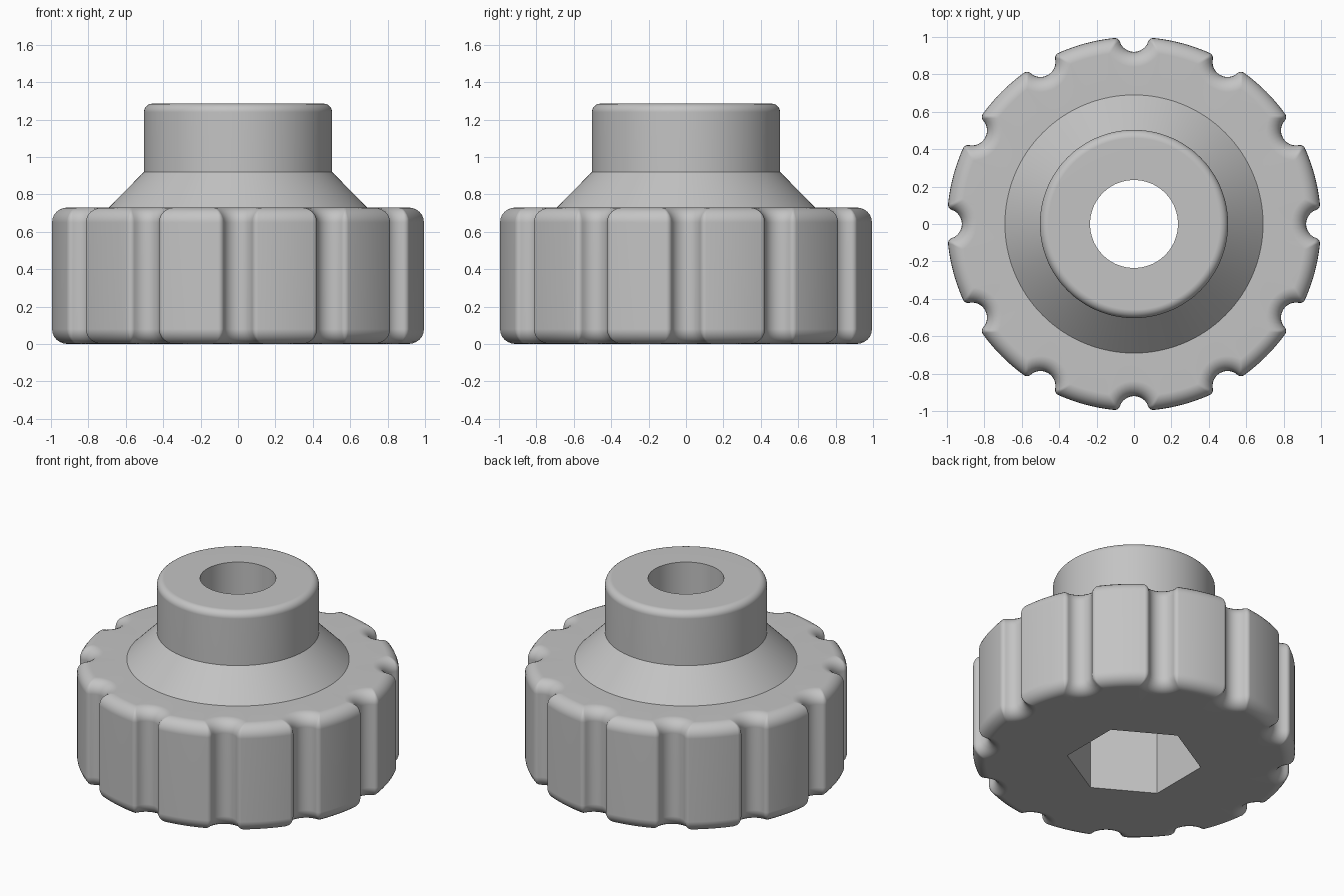
import bpy, bmesh
from math import pi, sin, cos, atan2, sqrt, radians

cube = bpy.data.objects.get("Cube")
if cube:
    bpy.data.objects.remove(cube, do_unlink=True)

FLUTES = 12
HALF = pi / FLUTES
GRIP_TOP, ROUND = 0.73, 0.08
NECK_TOP, NECK_R, NECK_ROUND = 1.285, 0.503, 0.045
BORE_R, HEX_APOTHEM, HEX_DEPTH = 0.235, 0.364, 0.5


def arc(cx, cy, r, a0, a1, n):
    """Points on an arc, leaving out the last one."""
    return [(cx + r * cos(a0 + (a1 - a0) * i / n),
             cy + r * sin(a0 + (a1 - a0) * i / n)) for i in range(n)]


def fluted_outline(inset, z):
    """Round outline with scalloped flutes, shrunk inward by inset."""
    rim, flute = 1 - inset, 0.08 + inset
    lip = max(0.03 - inset, 0.012)
    a, b = rim - lip, flute + lip
    x = (a * a + 1 - b * b) / 2
    y = sqrt(a * a - x * x)
    wall, land = atan2(y, x - 1), atan2(y, x)
    half = (arc(1, 0, flute, pi, wall, 6)
            + arc(x, y, lip, wall - pi, land, 6)
            + arc(0, 0, rim, land, HALF, 4)
            + [(rim * cos(HALF), rim * sin(HALF))])
    # Mirror the half sector about the land, then repeat it around
    mirrored = [(px * cos(2 * HALF) + py * sin(2 * HALF),
                 px * sin(2 * HALF) - py * cos(2 * HALF))
                for px, py in reversed(half[1:-1])]
    ring = []
    for k in range(FLUTES):
        c, s = cos(2 * HALF * k), sin(2 * HALF * k)
        ring += [(px * c - py * s, px * s + py * c, z)
                 for px, py in half + mirrored]
    return ring


COUNT = len(fluted_outline(0, 0))


def circle(r, z):
    return [(r * cos(2 * pi * i / COUNT), r * sin(2 * pi * i / COUNT), z)
            for i in range(COUNT)]


def hexagon(z):
    ring = []
    for i in range(COUNT):
        t = 2 * pi * i / COUNT
        # nearest flat side lies at a multiple of 60 degrees
        off = t - round(t / (pi / 3)) * pi / 3
        r = HEX_APOTHEM / cos(off)
        ring.append((r * cos(t), r * sin(t), z))
    return ring


quarter = [pi / 2 * i / 6 for i in range(7)]

# Grip: rounded bottom edge, fluted wall, rounded top edge
rings = [hexagon(0)]
rings += [fluted_outline(ROUND * (1 - sin(t)), ROUND * (1 - cos(t))) for t in quarter]
rings += [fluted_outline(ROUND * (1 - cos(t)), GRIP_TOP - ROUND * (1 - sin(t)))
          for t in quarter]
# Cone shoulder and neck with a rounded rim
rings += [circle(0.69, GRIP_TOP), circle(NECK_R, 0.92)]
rings += [circle(NECK_R - NECK_ROUND * (1 - cos(t)),
                 NECK_TOP - NECK_ROUND * (1 - sin(t))) for t in quarter]
# Through bore, opening into the hex socket
rings += [circle(BORE_R, NECK_TOP), circle(BORE_R, HEX_DEPTH), hexagon(HEX_DEPTH)]

bm = bmesh.new()
loops = [[bm.verts.new(p) for p in ring] for ring in rings]
for k, low in enumerate(loops):
    high = loops[(k + 1) % len(loops)]
    for i in range(COUNT):
        j = (i + 1) % COUNT
        bm.faces.new((low[i], low[j], high[j], high[i]))
bmesh.ops.recalc_face_normals(bm, faces=bm.faces[:])
mesh = bpy.data.meshes.new("fluted_knob")
bm.to_mesh(mesh)
bm.free()

knob = bpy.data.objects.new("fluted_knob", mesh)
bpy.context.collection.objects.link(knob)

# Plain grey
grey = bpy.data.materials.new("grey")
grey.use_nodes = True
colour = (0.55, 0.55, 0.55, 1)
grey.diffuse_color = colour
grey.node_tree.nodes["Principled BSDF"].inputs["Base Color"].default_value = colour
mesh.materials.append(grey)

# Smooth curves, crisp edges, flat faces kept flat
bpy.ops.object.select_all(action='DESELECT')
knob.select_set(True)
bpy.context.view_layer.objects.active = knob
bpy.ops.object.shade_smooth_by_angle(angle=radians(32))
weighted = knob.modifiers.new("weighted_normals", 'WEIGHTED_NORMAL')
weighted.keep_sharp = True
